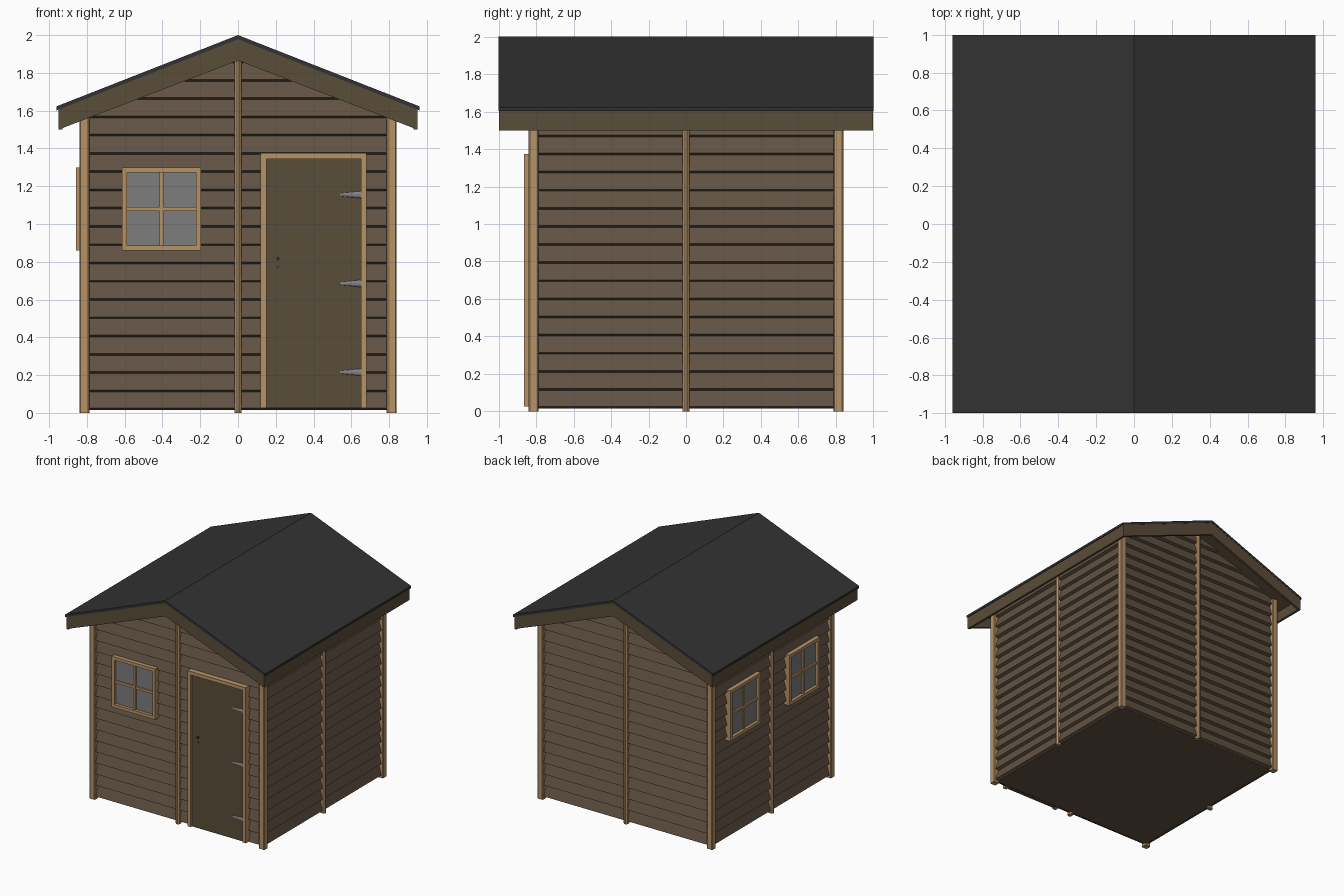
import bpy, bmesh, math
from mathutils import Matrix, Vector

if "Cube" in bpy.data.objects:
    bpy.data.objects.remove(bpy.data.objects["Cube"])


def material(name, rgb):
    m = bpy.data.materials.new(name)
    m.diffuse_color = (*rgb, 1)
    m.use_nodes = True
    m.node_tree.nodes["Principled BSDF"].inputs["Base Color"].default_value = m.diffuse_color
    return m


SIDING = material("siding brown", (0.122, 0.087, 0.056))
BOARD = material("door and fascia brown", (0.102, 0.074, 0.041))
TRIM = material("light wood trim", (0.468, 0.292, 0.136))
FELT = material("roof felt", (0.032, 0.032, 0.032))
GLASS = material("window grey", (0.205, 0.205, 0.205))
METAL = material("hinge grey", (0.22, 0.22, 0.22))
DARK = material("dark iron", (0.03, 0.03, 0.03))

FRONT, RIGHT, BACK, LEFT = range(4)   # quarter turns of the front wall
NAMES = ["front", "right", "back", "left"]
PITCH, Z0, IN, OUT = 0.0967, 0.015, 0.80, 0.826
SLOPE = 0.393


def finish(name, bm, mat, wall=FRONT, fix=True):
    if fix:
        bmesh.ops.recalc_face_normals(bm, faces=bm.faces[:])
    bm.transform(Matrix.Rotation(wall * math.pi / 2, 4, 'Z'))
    me = bpy.data.meshes.new(name)
    bm.to_mesh(me)
    bm.free()
    me.materials.append(mat)
    ob = bpy.data.objects.new(name, me)
    bpy.context.collection.objects.link(ob)
    return ob


def add_box(bm, u, d, z):
    """Box by ranges: along the wall, outward from the centre, height."""
    r = bmesh.ops.create_cube(bm, size=1)["verts"]
    for v in r:
        v.co = (u[v.co.x > 0], -d[v.co.y < 0], z[v.co.z > 0])


def boxes(name, parts, mat, wall=FRONT, bevel=0):
    bm = bmesh.new()
    for p in parts:
        add_box(bm, *p)
    if bevel:
        edges = [e for e in bm.edges
                 if abs(e.verts[0].co.z - e.verts[1].co.z) > 0.1]
        bmesh.ops.bevel(bm, geom=edges, offset=bevel, segments=1, affect='EDGES')
    return finish(name, bm, mat, wall)


def prism(name, pts, y0, y1, mat):
    """Extrude an (x, z) outline along y."""
    bm = bmesh.new()
    a = [bm.verts.new((x, y0, z)) for x, z in pts]
    b = [bm.verts.new((x, y1, z)) for x, z in pts]
    bm.faces.new(a)
    bm.faces.new(b[::-1])
    n = len(pts)
    for i in range(n):
        bm.faces.new((a[i], b[i], b[(i + 1) % n], a[(i + 1) % n]))
    return finish(name, bm, mat)


def chevron(top, top_eave, low, low_eave, w):
    return [(-w, top_eave), (0, top), (w, top_eave), (w, low_eave), (0, low), (-w, low_eave)]


# Solid core and floor
prism("wall_core", [(-0.798, Z0), (0.798, Z0), (0.798, 1.63), (0, 1.945), (-0.798, 1.63)],
      -0.798, 0.798, SIDING)

# Lapped siding, clipped under the roof
for wall in range(4):
    bm = bmesh.new()
    rows = []
    for k in range(21):
        z = Z0 + k * PITCH
        for d, h in ((IN, z), (OUT, z + 0.01)):
            rows.append([bm.verts.new((s * 0.815, -d, h)) for s in (-1, 1)])
    for a, b in zip(rows, rows[1:]):
        bm.faces.new((a[0], a[1], b[1], b[0]))
    if wall in (FRONT, BACK):
        cuts = [((0, 0, 1.95), (s * SLOPE, 0, 1)) for s in (-1, 1)]
    else:
        cuts = [((0, 0, 1.62), (0, 0, 1))]
    for co, no in cuts:
        bmesh.ops.bisect_plane(bm, geom=bm.verts[:] + bm.edges[:] + bm.faces[:],
                               plane_co=co, plane_no=Vector(no).normalized(), clear_outer=True)
    finish(NAMES[wall] + "_siding", bm, SIDING, wall, fix=False)

    # Corner post and middle post of each wall
    boxes(NAMES[wall] + "_corner_post", [((0.787, 0.84), (0.787, 0.84), (0, 1.62))],
          TRIM, wall, 0.006)
    top = 1.94 if wall in (FRONT, BACK) else 1.62
    boxes(NAMES[wall] + "_middle_post", [((-0.018, 0.018), (0.79, 0.84), (0, top))],
          TRIM, wall, 0.012)

# Roof felt, deck and fascia boards
prism("roof_felt", chevron(2.0, 1.623, 1.978, 1.602, 0.96), -1, 1, FELT)
prism("roof_deck", chevron(1.979, 1.613, 1.955, 1.589, 0.932), -0.985, 0.985, BOARD)
for name, y0, y1 in (("front", -0.998, -0.976), ("back", 0.976, 0.998)):
    prism(name + "_gable_fascia", chevron(1.979, 1.606, 1.865, 1.50, 0.95), y0, y1, BOARD)
for wall in (RIGHT, LEFT):
    boxes(NAMES[wall] + "_eave_fascia", [((-0.996, 0.996), (0.93, 0.951), (1.50, 1.607))],
          BOARD, wall)


# Windows: frame, cross bars and pane
def window(name, u, wall):
    a, b, lo, hi, t = u - 0.21, u + 0.21, 0.86, 1.30, 0.027
    d = (0.80, 0.857)
    boxes(name + "_frame", [((a, a + t), d, (lo, hi)), ((b - t, b), d, (lo, hi)),
                            ((a + t, b - t), d, (lo, lo + t)),
                            ((a + t, b - t), d, (hi - t, hi))], TRIM, wall)
    m = (0.80, 0.845)
    boxes(name + "_bars", [((u - 0.01, u + 0.01), m, (lo + t, hi - t)),
                           ((a + t, b - t), (0.80, 0.844), (1.07, 1.09))], TRIM, wall)
    boxes(name + "_pane", [((a + t, b - t), (0.80, 0.831), (lo + t, hi - t))], GLASS, wall)


window("front_window", -0.405, FRONT)
window("left_back_window", -0.405, LEFT)
window("left_front_window", 0.405, LEFT)

# Door with frame
d = (0.79, 0.865)
boxes("door_frame", [((0.12, 0.15), d, (0.025, 1.375)), ((0.65, 0.68), d, (0.025, 1.375)),
                     ((0.15, 0.65), d, (1.345, 1.375))], TRIM)
boxes("door_panel", [((0.15, 0.65), (0.79, 0.848), (0.025, 1.345))], BOARD)

# Tapered strap hinges
for i, z in enumerate((0.215, 0.685, 1.155)):
    bm = bmesh.new()
    bmesh.ops.create_cone(bm, cap_ends=True, segments=12, radius1=0.019, radius2=0.007, depth=0.11)
    bm.transform(Matrix.Translation((0.595, -0.848, z)) @ Matrix.Diagonal((1, 0.6, 1, 1))
                 @ Matrix.Rotation(-math.pi / 2, 4, 'Y'))
    finish("hinge_%d" % (i + 1), bm, METAL)

# Door knob and keyhole
for name, z, r, depth in (("door_knob", 0.815, 0.008, 0.03), ("keyhole", 0.772, 0.006, 0.012)):
    bm = bmesh.new()
    bmesh.ops.create_cone(bm, cap_ends=True, segments=10, radius1=r, radius2=r, depth=depth)
    bm.transform(Matrix.Translation((0.212, -0.848, z)) @ Matrix.Rotation(math.pi / 2, 4, 'X'))
    finish(name, bm, DARK)
